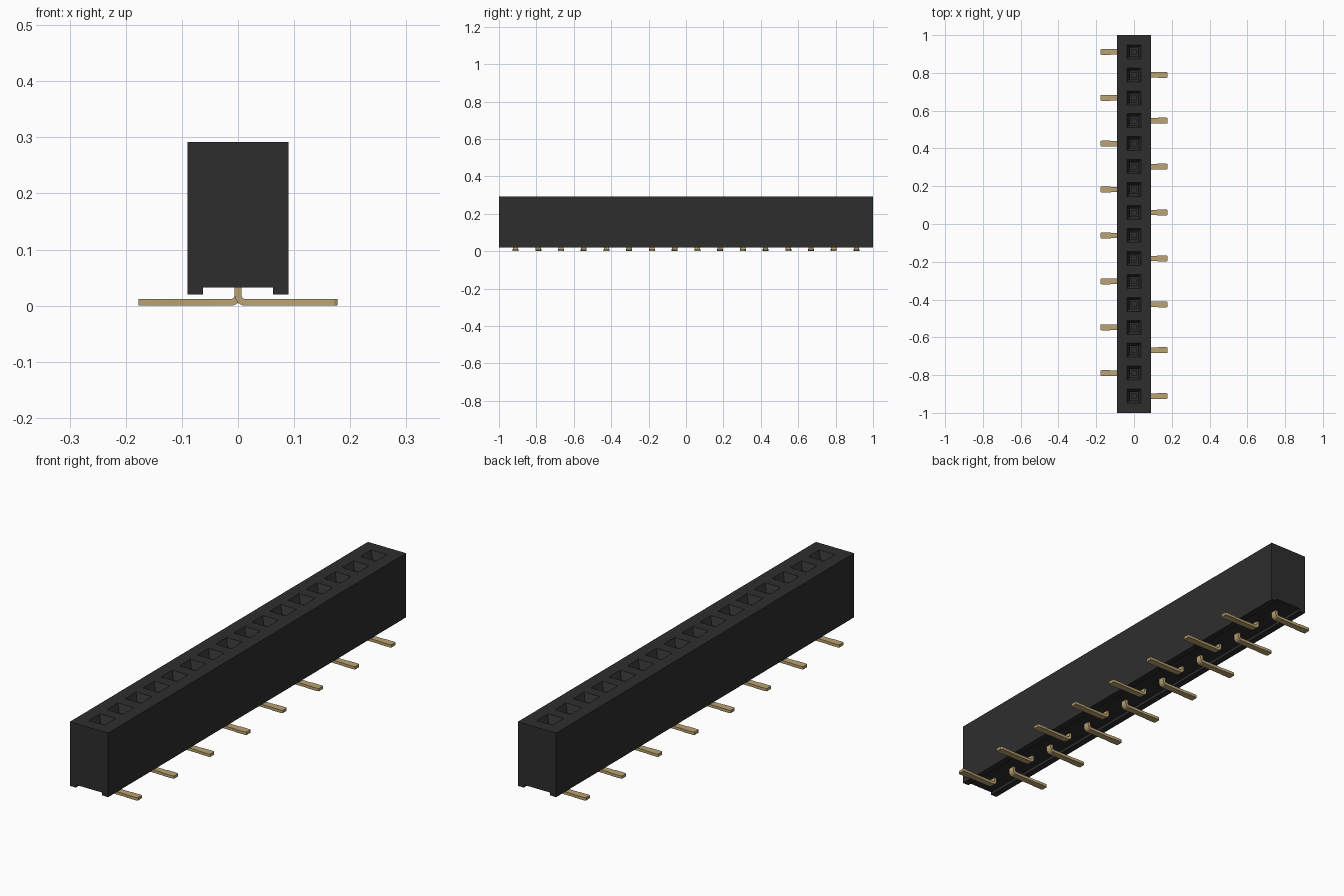
import bpy, bmesh, math

if "Cube" in bpy.data.objects:
    bpy.data.objects.remove(bpy.data.objects["Cube"], do_unlink=True)

COUNT, PITCH = 16, 0.1215
ROWS = [(i - (COUNT - 1) / 2) * PITCH for i in range(COUNT)]


def material(name, rgb, rough):
    m = bpy.data.materials.new(name)
    m.use_nodes = True
    m.diffuse_color = (*rgb, 1)
    b = m.node_tree.nodes["Principled BSDF"]
    b.inputs["Base Color"].default_value = (*rgb, 1)
    b.inputs["Roughness"].default_value = rough
    return m


black = material("black plastic", (0.027, 0.027, 0.027), 0.6)
gold = material("gold metal", (0.5, 0.37, 0.17), 0.5)


def finish(bm, name, mat):
    bmesh.ops.recalc_face_normals(bm, faces=bm.faces)
    mesh = bpy.data.meshes.new(name)
    bm.to_mesh(mesh)
    bm.free()
    mesh.materials.append(mat)
    obj = bpy.data.objects.new(name, mesh)
    bpy.context.collection.objects.link(obj)
    return obj


def loft(bm, rings):
    """Skin closed rings of points and cap both ends."""
    loops = [[bm.verts.new(p) for p in r] for r in rings]
    for a, b in zip(loops, loops[1:]):
        for i in range(len(a)):
            j = (i + 1) % len(a)
            bm.faces.new((a[i], a[j], b[j], b[i]))
    bm.faces.new(loops[0])
    bm.faces.new(loops[-1][::-1])


# Housing: channelled profile, sliced so every socket mouth is one square face
W, TOP, FOOT, ROOF, MOUTH = 0.09, 0.292, 0.02, 0.032, 0.037
half = [(MOUTH, TOP), (W, TOP), (W, FOOT), (0.062, FOOT), (0.062, ROOF)]
profile = half + [(-x, z) for x, z in reversed(half)]
slices = [-1] + [y + s * MOUTH for y in ROWS for s in (-1, 1)] + [1]
bm = bmesh.new()
loft(bm, [[(x, y, z) for x, z in profile] for y in slices])
bmesh.ops.recalc_face_normals(bm, faces=bm.faces)


def is_mouth(f):
    c = f.calc_center_median()
    return (c.z > TOP - 0.001 and abs(c.x) < 0.001
            and min(abs(c.y - y) for y in ROWS) < 0.001)


# Sockets: tapered lead-in, straight well, small contact slot at the bottom
mouths = [f for f in bm.faces if is_mouth(f)]
for inset, depth in ((0.015, -0.03), (0, -0.12), (0.01, 0), (0, -0.05)):
    bmesh.ops.inset_individual(bm, faces=mouths, thickness=inset, depth=depth,
                               use_even_offset=True)
finish(bm, "housing", black)


# Pins: a bent strip, feet alternating between the two sides
def pin(name, y, side):
    t, r = 0.006, 0.013
    path = [(0, 0.05, 0, 0.014)]
    for k in range(7):
        a = math.pi / 2 * k / 6
        path.append((r - r * math.cos(a), t + r - r * math.sin(a), a, 0.014))
    path += [(0.12, t, math.pi / 2, 0.014), (0.128, t, math.pi / 2, 0.016),
             (0.172, t, math.pi / 2, 0.016), (0.177, t, math.pi / 2, 0.013)]
    rings = []
    for x, z, a, w in path:
        nx, nz = math.cos(a) * t, math.sin(a) * t
        rings.append([(side * (x + s * nx), y + v * w, z + s * nz)
                      for s, v in ((1, 1), (1, -1), (-1, -1), (-1, 1))])
    b = bmesh.new()
    loft(b, rings)
    obj = finish(b, name, gold)
    bpy.ops.object.select_all(action="DESELECT")
    obj.select_set(True)
    bpy.context.view_layer.objects.active = obj
    bpy.ops.object.shade_smooth_by_angle(angle=math.radians(30))


for i, row in enumerate(ROWS):
    pin(f"pin_{i + 1}", row, 1 if i % 2 == 0 else -1)
